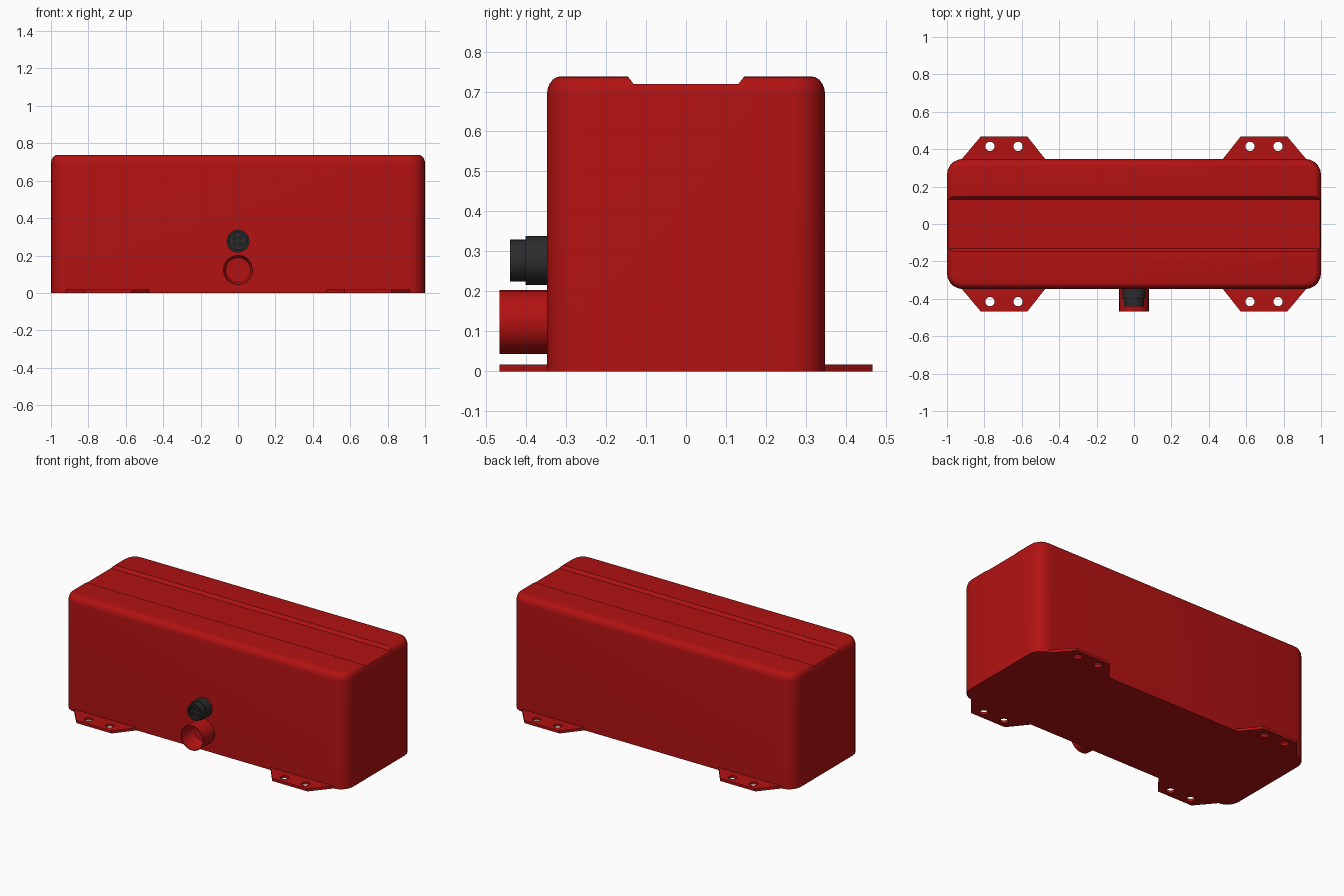
import bpy, bmesh, math

if "Cube" in bpy.data.objects:
    bpy.data.objects.remove(bpy.data.objects["Cube"])


def material(name, color):
    m = bpy.data.materials.new(name)
    m.diffuse_color = (*color, 1)
    m.use_nodes = True
    m.node_tree.nodes["Principled BSDF"].inputs["Base Color"].default_value = m.diffuse_color
    return m


RED = material("red paint", (0.45, 0.006, 0.006))
BLACK = material("black plastic", (0.025, 0.025, 0.027))


def finish(ob, mat, angle=40):
    ob.data.materials.clear()
    ob.data.materials.append(mat)
    bpy.ops.object.select_all(action='DESELECT')
    ob.select_set(True)
    bpy.context.view_layer.objects.active = ob
    bpy.ops.object.shade_smooth_by_angle(angle=math.radians(angle))
    return ob


def loft(name, rings, cap_start=True, cap_end=True):
    """Join equal-length closed rings of points into a skin."""
    bm = bmesh.new()
    vs = [[bm.verts.new(p) for p in r] for r in rings]
    n = len(vs[0])
    for a, b in zip(vs, vs[1:]):
        for i in range(n):
            bm.faces.new((a[i], a[(i + 1) % n], b[(i + 1) % n], b[i]))
    if cap_start:
        bm.faces.new(vs[0][::-1])
    if cap_end:
        bm.faces.new(vs[-1])
    bmesh.ops.recalc_face_normals(bm, faces=bm.faces)
    me = bpy.data.meshes.new(name)
    bm.to_mesh(me)
    bm.free()
    ob = bpy.data.objects.new(name, me)
    bpy.context.collection.objects.link(ob)
    return ob


def rounded_rect(hx, hy, r, z, seg=5):
    pts = []
    for k, (sx, sy) in enumerate([(1, 1), (-1, 1), (-1, -1), (1, -1)]):
        for i in range(seg + 1):
            a = math.pi / 2 * (k + i / seg)
            pts.append((sx * (hx - r) + r * math.cos(a), sy * (hy - r) + r * math.sin(a), z))
    return pts


def lathe_y(name, profile, x, z, mat, sides=24):
    """Turn a (radius, y) profile around an axis parallel to y."""
    rings = [[(x + r * math.cos(2 * math.pi * i / sides), y,
               z + r * math.sin(2 * math.pi * i / sides)) for i in range(sides)]
             for r, y in profile]
    return finish(loft(name, rings), mat)


# Body: rounded box with softened top rim
HX, HY, TOP = 1.0, 0.348, 0.738
rings = [rounded_rect(HX, HY, 0.085, 0)]
for i in range(6):
    a = math.pi / 2 * i / 5
    d = 0.035 * (1 - math.cos(a))
    rings.append(rounded_rect(HX - d, HY - d, 0.085 - d, TOP - 0.045 * (1 - math.sin(a))))
body = loft("body", rings)

# Groove along the top
groove = [(-0.131, 0.719), (0.131, 0.719), (0.167, 0.765), (-0.167, 0.765)]
cutter = loft("groove_cutter", [[(x, y, z) for y, z in groove] for x in (-1.2, 1.2)])
mod = body.modifiers.new("groove", 'BOOLEAN')
mod.operation = 'DIFFERENCE'
mod.solver = 'EXACT'
mod.object = cutter
bpy.context.view_layer.objects.active = body
bpy.ops.object.modifier_apply(modifier=mod.name)
bpy.data.objects.remove(cutter)
finish(body, RED, 35)


# Mounting feet: flat plates with two bolt holes each
def foot(name, sx, sy):
    cu = bpy.data.curves.new(name, 'CURVE')
    cu.dimensions = '2D'
    cu.fill_mode = 'BOTH'
    cu.extrude = 0.0085
    outline = [(0.44, 0.32), (0.475, 0.348), (0.57, 0.467), (0.82, 0.467), (0.92, 0.348), (0.945, 0.32)]
    loops = [outline]
    for hx in (0.62, 0.77):
        loops.append([(hx + 0.025 * math.cos(i * math.pi / 8),
                       0.415 + 0.025 * math.sin(i * math.pi / 8)) for i in range(16)])
    for pts in loops:
        sp = cu.splines.new('POLY')
        sp.points.add(len(pts) - 1)
        for p, (x, y) in zip(sp.points, pts):
            p.co = (x * sx, y * sy, 0, 1)
        sp.use_cyclic_u = True
    ob = bpy.data.objects.new(name, cu)
    ob.location.z = 0.0085
    bpy.context.collection.objects.link(ob)
    bpy.ops.object.select_all(action='DESELECT')
    ob.select_set(True)
    bpy.context.view_layer.objects.active = ob
    bpy.ops.object.convert(target='MESH')
    finish(bpy.context.view_layer.objects.active, RED)


for sx, side in ((-1, "left"), (1, "right")):
    for sy, end in ((-1, "front"), (1, "back")):
        foot(f"{end}_{side}_foot", sx, sy)

# Hollow outlet tube low on the front
lathe_y("outlet_tube", [(0.08, -0.34), (0.08, -0.467), (0.076, -0.467),
                        (0.076, -0.37), (0.066, -0.355), (0.04, -0.352)], 0, 0.123, RED)

# Stepped round socket above it, with four contact pins
SZ = 0.277
lathe_y("socket", [(0.061, -0.34), (0.061, -0.402), (0.053, -0.402), (0.053, -0.441),
                   (0.043, -0.441), (0.043, -0.428)], 0, SZ, BLACK)
for i in range(4):
    a = math.pi / 4 + i * math.pi / 2
    lathe_y(f"socket_pin_{i + 1}", [(0.010, -0.42), (0.010, -0.439)],
            0.024 * math.cos(a), SZ + 0.024 * math.sin(a), BLACK, 10)
